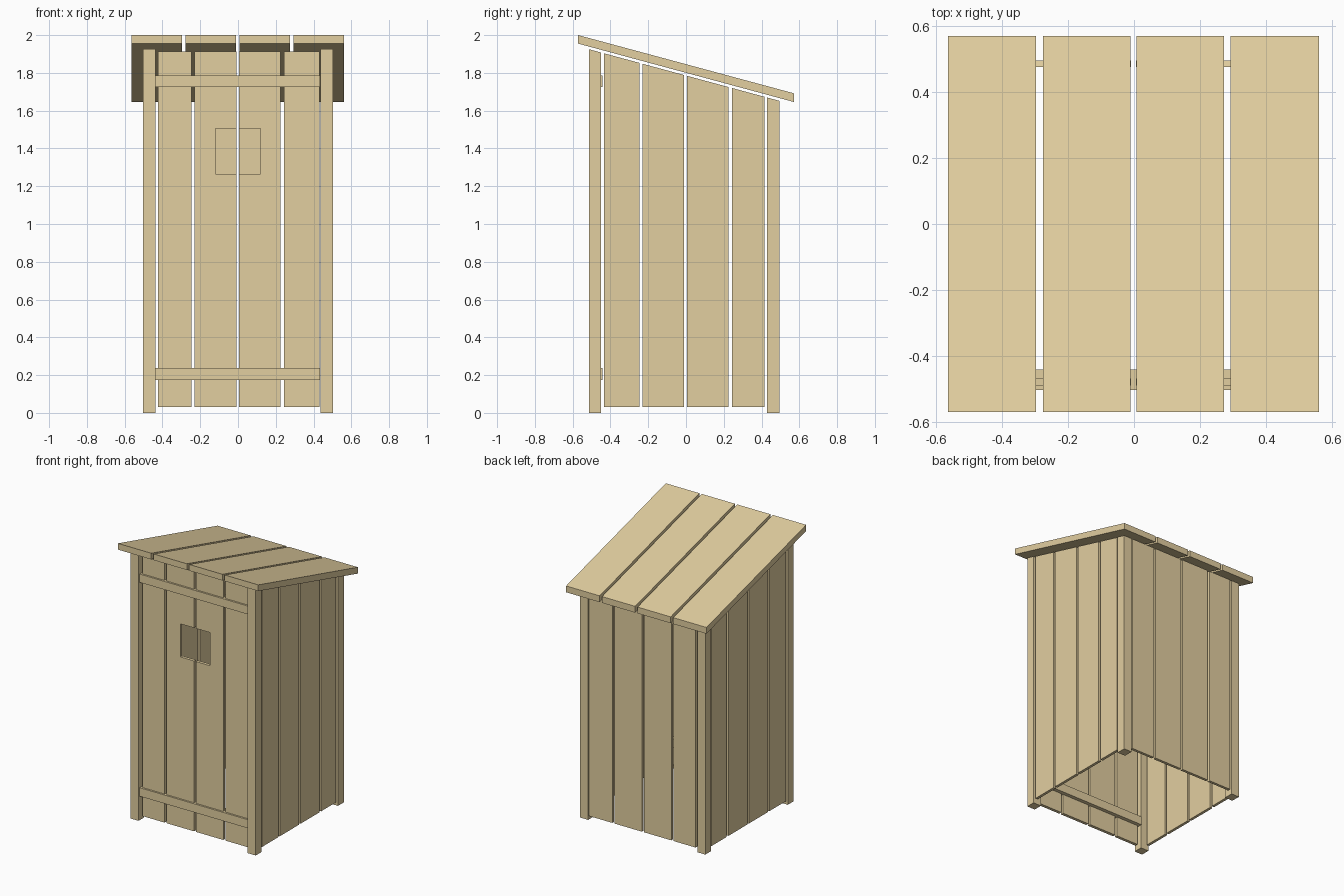
import bpy, bmesh
from mathutils import Vector

if "Cube" in bpy.data.objects:
    bpy.data.objects.remove(bpy.data.objects["Cube"])

wood = bpy.data.materials.new("wood")
wood.diffuse_color = (0.76, 0.62, 0.35, 1)
wood.use_nodes = True
wood.node_tree.nodes["Principled BSDF"].inputs["Base Color"].default_value = wood.diffuse_color


def extrude(name, points, axis, a, b):
    """Extrude a 2D profile along x (points are y,z) or y (points are x,z)."""
    place = (lambda p, t: (t, p[0], p[1])) if axis == 'x' else (lambda p, t: (p[0], t, p[1]))
    bm = bmesh.new()
    face = bm.faces.new([bm.verts.new(place(p, a)) for p in points])
    new = bmesh.ops.extrude_face_region(bm, geom=[face])
    shift = Vector(place((0, 0), b - a))
    bmesh.ops.translate(bm, vec=shift, verts=[v for v in new['geom'] if isinstance(v, bmesh.types.BMVert)])
    bmesh.ops.recalc_face_normals(bm, faces=bm.faces)
    mesh = bpy.data.meshes.new(name)
    bm.to_mesh(mesh)
    bm.free()
    mesh.materials.append(wood)
    obj = bpy.data.objects.new(name, mesh)
    bpy.context.collection.objects.link(obj)
    return obj


def eave(y):
    """Height of the wall tops under the sloping roof."""
    return 1.786 - 0.271 * y


def sloped(name, y0, y1, z0, x0, x1):
    return extrude(name, [(y0, z0), (y1, z0), (y1, eave(y1)), (y0, eave(y0))], 'x', x0, x1)


# roof planks
for x0, x1 in [(-0.564, -0.297), (-0.277, -0.011), (0.008, 0.274), (0.293, 0.562)]:
    extrude("roof_plank", [(-0.571, 1.955), (0.571, 1.646), (0.571, 1.692), (-0.571, 2.0)], 'x', x0, x1)

# corner posts
for x0, x1 in [(-0.502, -0.438), (0.438, 0.502)]:
    sloped("front_post", -0.514, -0.449, 0, x0, x1)
    sloped("back_post", 0.428, 0.496, 0, x0, x1)

# side wall planks
for y0, y1 in [(-0.434, -0.246), (-0.231, -0.010), (0.006, 0.224), (0.243, 0.415)]:
    for x0, x1 in [(-0.497, -0.477), (0.477, 0.497)]:
        sloped("side_plank", y0, y1, 0.03, x0, x1)

# front and back wall planks, with the window notched out of the two middle front ones
columns = [(-0.424, -0.246), (-0.229, -0.009), (0.006, 0.226), (0.243, 0.431)]
w, w0, w1 = 0.119, 1.265, 1.505
for i, (x0, x1) in enumerate(columns):
    sloped("back_plank", 0.476, 0.496, 0.03, x0, x1)
    top = eave(-0.47)
    profile = [(x0, 0.03), (x1, 0.03), (x1, top), (x0, top)]
    if i == 1:
        profile[2:2] = [(x1, w0), (-w, w0), (-w, w1), (x1, w1)]
    elif i == 2:
        profile += [(x0, w1), (w, w1), (w, w0), (x0, w0)]
    extrude("front_plank", profile, 'y', -0.491, -0.469)

# door cross bars
for z0, z1 in [(0.175, 0.237), (1.726, 1.786)]:
    extrude("cross_bar", [(-0.436, z0), (0.434, z0), (0.434, z1), (-0.436, z1)], 'y', -0.504, -0.442)
